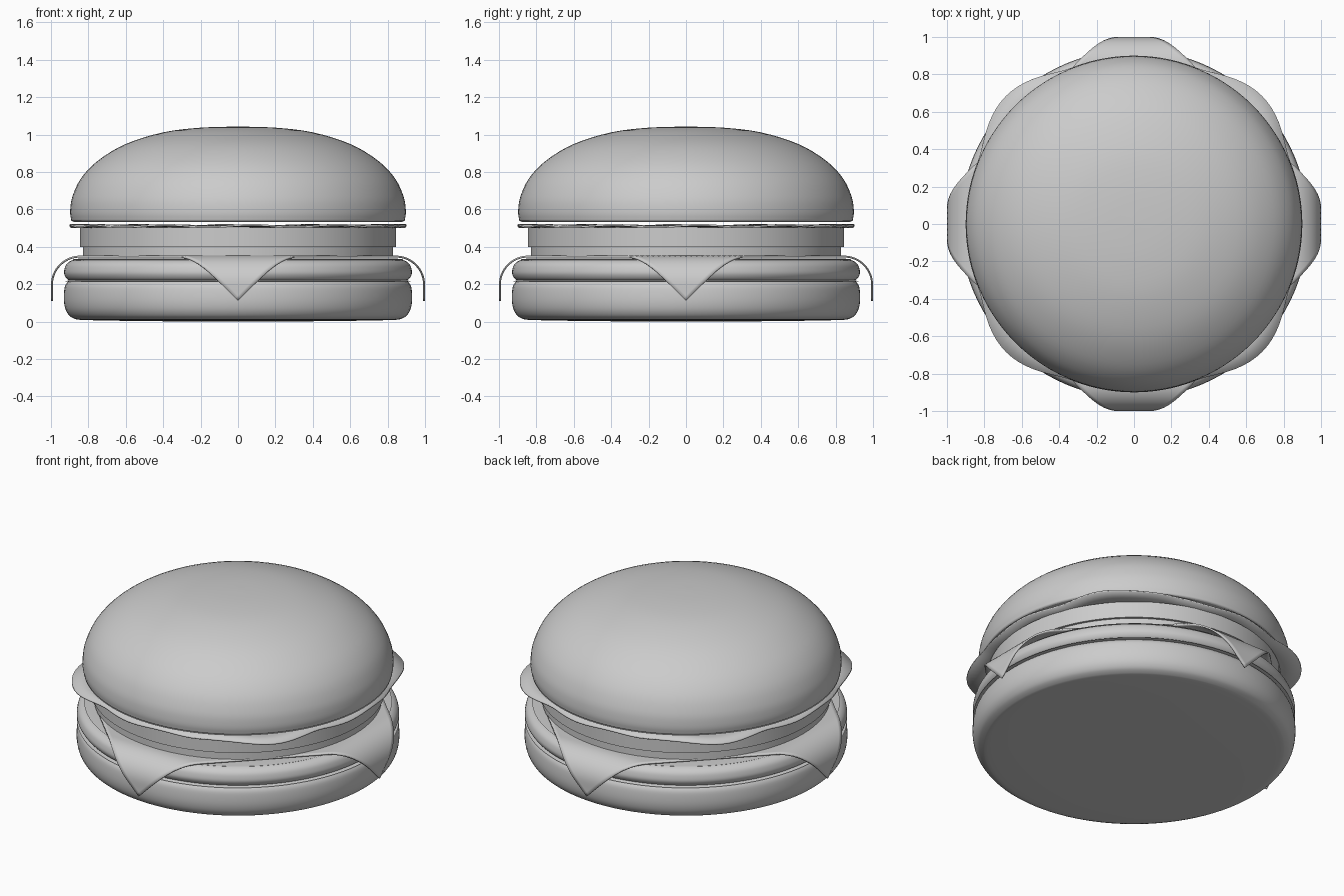
import bpy, bmesh, math
from mathutils import Vector

if "Cube" in bpy.data.objects:
    bpy.data.objects.remove(bpy.data.objects["Cube"])

grey = bpy.data.materials.new("plain grey")
grey.diffuse_color = (0.6, 0.6, 0.6, 1)
grey.use_nodes = True
grey.node_tree.nodes["Principled BSDF"].inputs["Base Color"].default_value = grey.diffuse_color


def finish(name, bm, angle=40):
    bmesh.ops.recalc_face_normals(bm, faces=bm.faces[:])
    mesh = bpy.data.meshes.new(name)
    bm.to_mesh(mesh)
    bm.free()
    ob = bpy.data.objects.new(name, mesh)
    bpy.context.collection.objects.link(ob)
    mesh.materials.append(grey)
    bpy.ops.object.select_all(action='DESELECT')
    ob.select_set(True)
    bpy.context.view_layer.objects.active = ob
    bpy.ops.object.shade_smooth_by_angle(angle=math.radians(angle))
    return ob


def smooth_profile(pts, steps=4):
    # Catmull-Rom curve through the profile points
    p = [Vector(q) for q in pts]
    p = [p[0]] + p + [p[-1]]
    out = []
    for i in range(1, len(p) - 2):
        a, b, c, d = p[i - 1:i + 3]
        for k in range(steps):
            t = k / steps
            out.append(0.5 * (2 * b + (c - a) * t + (2 * a - 5 * b + 4 * c - d) * t * t
                              + (3 * b - a - 3 * c + d) * t ** 3))
    return out + [p[-1]]


def lathe(name, pts, smooth=True, seg=96):
    prof = smooth_profile(pts) if smooth else [Vector(q) for q in pts]
    bm = bmesh.new()
    rings = []
    for r, z in prof:
        if r < 1e-4:
            rings.append([bm.verts.new((0, 0, z))] * seg)
        else:
            rings.append([bm.verts.new((r * math.cos(2 * math.pi * i / seg),
                                        r * math.sin(2 * math.pi * i / seg), z))
                          for i in range(seg)])
    for lo, hi in zip(rings, rings[1:]):
        for i in range(seg):
            j = (i + 1) % seg
            quad = list(dict.fromkeys([lo[i], lo[j], hi[j], hi[i]]))
            if len(quad) > 2:
                bm.faces.new(quad)
    return finish(name, bm)


def thicken(ob, thickness):
    mod = ob.modifiers.new("thickness", 'SOLIDIFY')
    mod.thickness = thickness
    mod.offset = 0


# Buns and patty
lathe("bottom_bun", [(0, 0), (0.4, 0.002), (0.8, 0.008), (0.88, 0.018), (0.915, 0.05),
                     (0.93, 0.1), (0.93, 0.16), (0.92, 0.2), (0.89, 0.22), (0.8, 0.222), (0, 0.222)])
lathe("patty", [(0, 0.215), (0.85, 0.215), (0.905, 0.222), (0.928, 0.25), (0.928, 0.28),
                (0.915, 0.31), (0.88, 0.33), (0.8, 0.337), (0, 0.338)])
lathe("top_bun", [(0, 0.532), (0.8, 0.532), (0.88, 0.535), (0.894, 0.555), (0.897, 0.6),
                  (0.885, 0.67), (0.84, 0.765), (0.75, 0.86), (0.6, 0.95), (0.4, 1.012),
                  (0.2, 1.037), (0, 1.043)])

# Tomato slices
for name, r, lo, hi in (("lower_slice", 0.83, 0.345, 0.4), ("upper_slice", 0.845, 0.4, 0.503)):
    lathe(name, [(0, lo), (r, lo), (r, hi), (0, hi)], smooth=False)

# Cheese: a square sheet whose corners fold down on the four axes
D, START, R, TOP = 1.168, 0.845, 0.15, 0.348


def fold(s):
    t = abs(s) - START
    if t <= 0:
        return s, 0
    if t < R * math.pi / 2:
        x, drop = START + R * math.sin(t / R), R * (1 - math.cos(t / R))
    else:
        x, drop = START + R, R + t - R * math.pi / 2
    return math.copysign(x, s), drop


N = 80
bm = bmesh.new()
grid = []
for i in range(N + 1):
    row = []
    for j in range(N + 1):
        a, b = 2 * i / N - 1, 2 * j / N - 1
        x, dx = fold((a + b) / 2 * D)
        y, dy = fold((a - b) / 2 * D)
        row.append(bm.verts.new((x, y, TOP - dx - dy)))
    grid.append(row)
for i in range(N):
    for j in range(N):
        bm.faces.new((grid[i][j], grid[i + 1][j], grid[i + 1][j + 1], grid[i][j + 1]))
thicken(finish("cheese", bm), 0.01)

# Lettuce: a nearly round wavy leaf with four soft corners on the diagonals
SEG, RINGS = 144, 10
bm = bmesh.new()
centre = bm.verts.new((0, 0, 0.511))
rings = []
for k in range(1, RINGS + 1):
    f = k / RINGS
    ring = []
    for i in range(SEG):
        t = 2 * math.pi * i / SEG
        r = f * (0.9 + 0.068 * max(0, -math.cos(4 * t)) ** 1.5)
        z = 0.511 + 0.006 * f ** 3 * math.sin(12 * t + 0.6)
        ring.append(bm.verts.new((r * math.cos(t), r * math.sin(t), z)))
    rings.append(ring)
for i in range(SEG):
    j = (i + 1) % SEG
    bm.faces.new((centre, rings[0][i], rings[0][j]))
    for lo, hi in zip(rings, rings[1:]):
        bm.faces.new((lo[i], hi[i], hi[j], lo[j]))
thicken(finish("lettuce", bm), 0.01)
